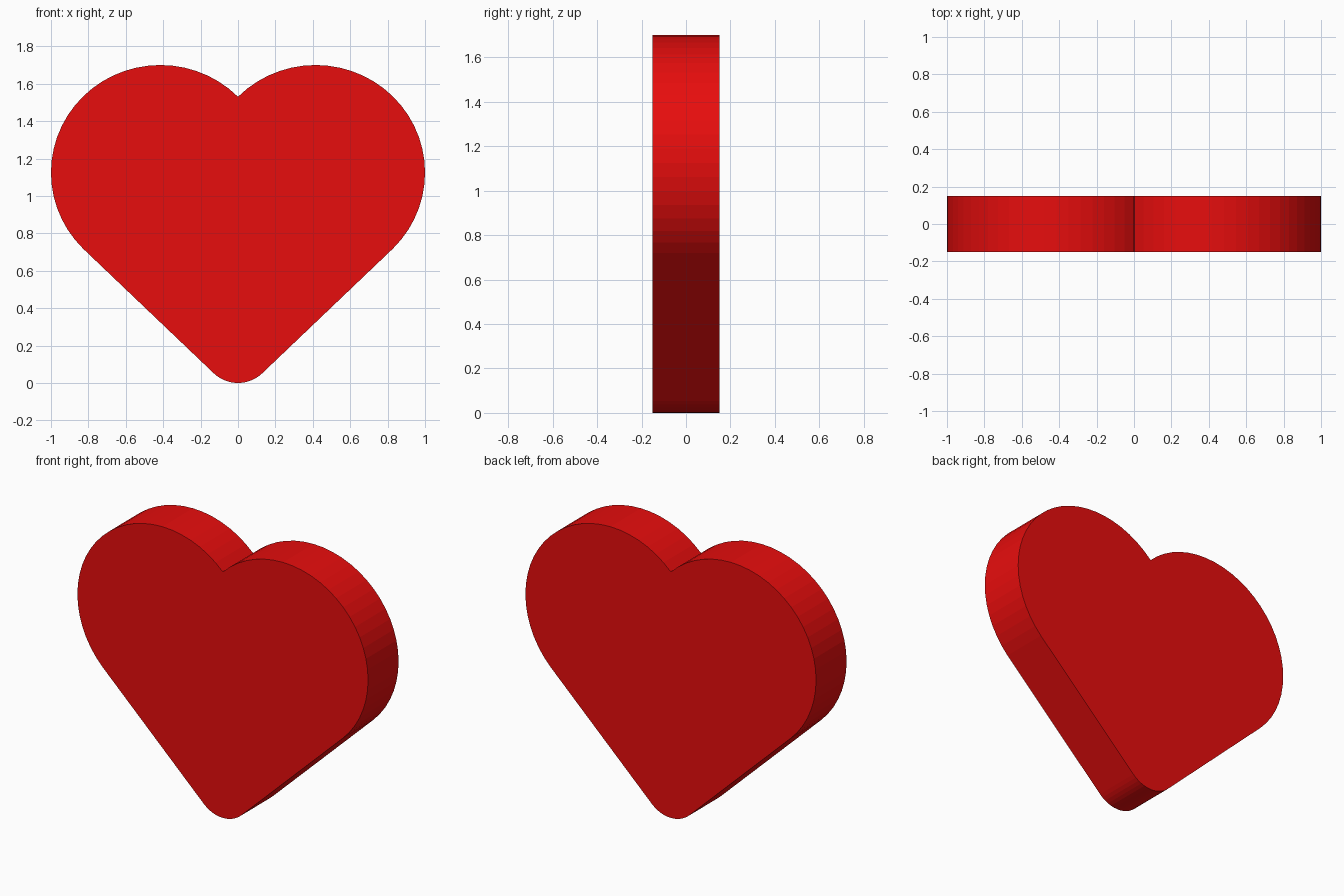
import bpy, bmesh
from math import sin, cos, radians, pi

if "Cube" in bpy.data.objects:
    bpy.data.objects.remove(bpy.data.objects["Cube"])

HALF_DEPTH = 0.15


def arc(cx, cz, rx, rz, start, end, steps):
    """Points along an elliptical arc in the x-z plane, angles in radians."""
    pts = []
    for i in range(steps + 1):
        a = start + (end - start) * i / steps
        pts.append((cx + rx * cos(a), cz + rz * sin(a)))
    return pts


# Right half of the outline: rounded tip, straight flank, lobe, notch
tip = arc(0, 0.188, 0.188, 0.188, -pi / 2, radians(-46), 6)
lobe = arc(0.415, 1.125, 0.585, 0.575, radians(-45), radians(135), 28)
right = tip + lobe + [(0, 1.533)]

# Mirror for the left half, skipping the two points on the axis
outline = right + [(-x, z) for x, z in reversed(right[1:-1])]

# Extrude the outline into a flat slab
bm = bmesh.new()
face = bm.faces.new([bm.verts.new((x, -HALF_DEPTH, z)) for x, z in outline])
ext = bmesh.ops.extrude_face_region(bm, geom=[face], use_keep_orig=True)
verts = [g for g in ext["geom"] if isinstance(g, bmesh.types.BMVert)]
bmesh.ops.translate(bm, verts=verts, vec=(0, 2 * HALF_DEPTH, 0))
bmesh.ops.recalc_face_normals(bm, faces=bm.faces)
mesh = bpy.data.meshes.new("heart")
bm.to_mesh(mesh)
bm.free()

heart = bpy.data.objects.new("heart", mesh)
bpy.context.collection.objects.link(heart)

# Red paint
red = bpy.data.materials.new("red")
red.diffuse_color = (0.8, 0.004, 0.004, 1)
red.use_nodes = True
red.node_tree.nodes["Principled BSDF"].inputs["Base Color"].default_value = red.diffuse_color
mesh.materials.append(red)
